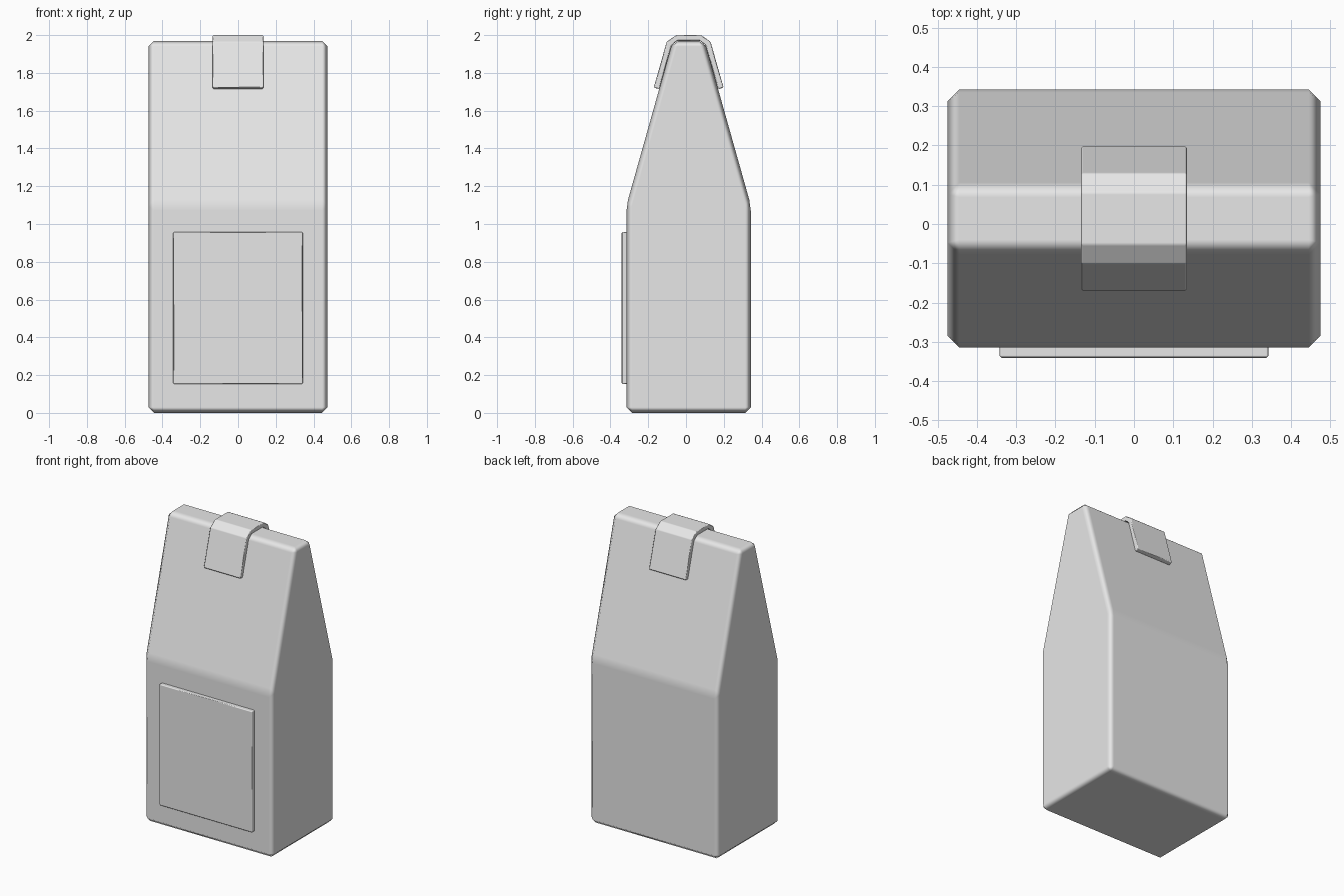
import bpy, bmesh
from mathutils import Vector

if "Cube" in bpy.data.objects:
    bpy.data.objects.remove(bpy.data.objects["Cube"])

# Single plain colour
paper = bpy.data.materials.new("light_grey")
paper.use_nodes = True
GREY = (0.8, 0.8, 0.8, 1)
paper.diffuse_color = GREY
paper.node_tree.nodes["Principled BSDF"].inputs["Base Color"].default_value = GREY

MID = 0.014  # depth centre of the bag


def extrude_profile(name, profile, half_width, bevel):
    """Side profile (y, z) extruded along x, with chamfered edges."""
    bm = bmesh.new()
    face = bm.faces.new([bm.verts.new((-half_width, y, z)) for y, z in profile])
    out = bmesh.ops.extrude_face_region(bm, geom=[face])
    moved = [v for v in out["geom"] if isinstance(v, bmesh.types.BMVert)]
    bmesh.ops.translate(bm, verts=moved, vec=(2 * half_width, 0, 0))
    bmesh.ops.recalc_face_normals(bm, faces=bm.faces)
    mesh = bpy.data.meshes.new(name)
    bm.to_mesh(mesh)
    bm.free()
    mesh.materials.append(paper)
    mesh.shade_smooth()
    obj = bpy.data.objects.new(name, mesh)
    bpy.context.collection.objects.link(obj)
    mod = obj.modifiers.new("Chamfer", "BEVEL")
    mod.width, mod.segments, mod.limit_method = bevel, 1, "NONE"
    mod.harden_normals = True
    return obj


def mirrored(half):
    """Complete a half profile, given as (distance from MID, z)."""
    return ([(MID - d, z) for d, z in half]
            + [(MID + d, z) for d, z in reversed(half)])


# Bag body: upright box tapering to a narrow folded top
extrude_profile("bag_body", mirrored([(0.329, 0), (0.329, 1.1), (0.084, 1.97)]), 0.475, 0.03)

# Clip: a bent strip that follows the top fold
slope = Vector((0.245, -0.87)).normalized()
normal = Vector((0.87, 0.245)).normalized()
inner_top, inner_bend = Vector((0.06, 1.97)), Vector((0.091, 1.945))
inner_end = inner_bend + slope * 0.24
outer_end = inner_end + normal * 0.03
outer_bend = Vector((0.116, 1.965))
outer = [tuple(outer_end), tuple(outer_bend), (0.066, 2.0)]
inner = [tuple(inner_end), tuple(inner_bend), tuple(inner_top)]
right_inner = [(MID + d, z) for d, z in inner]
left_inner = [(MID - d, z) for d, z in reversed(inner)]
extrude_profile("top_clip", mirrored(outer) + right_inner + left_inner, 0.135, 0.005)

# Front label panel
extrude_profile("front_label", [(-0.341, 0.152), (-0.341, 0.958), (-0.305, 0.958), (-0.305, 0.152)],
                0.343, 0.006)
